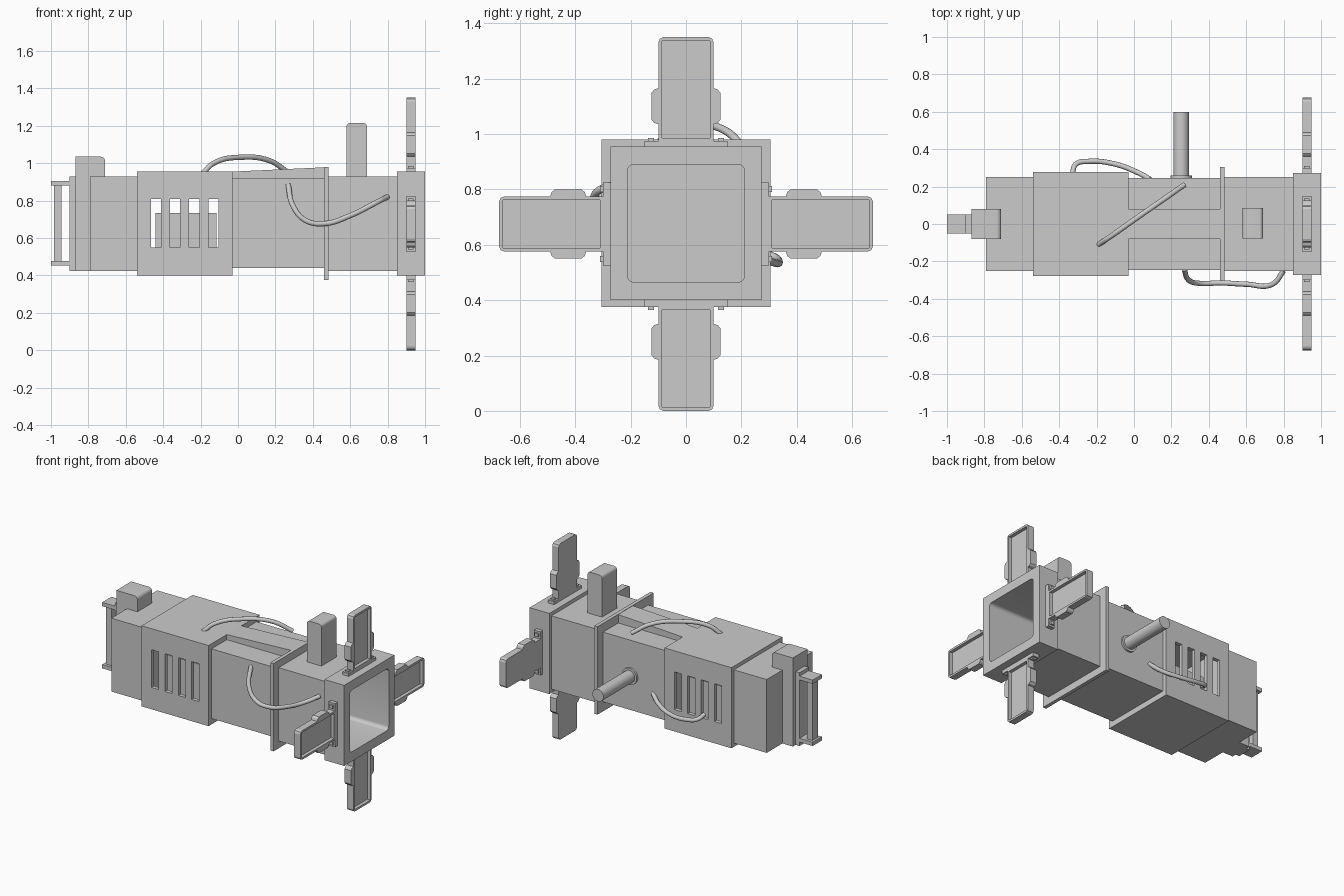
import bpy, bmesh, math
from mathutils import Vector, Matrix

if "Cube" in bpy.data.objects:
    bpy.data.objects.remove(bpy.data.objects["Cube"])

CZ = 0.675  # height of the long axis


def finish(name, bm):
    bmesh.ops.recalc_face_normals(bm, faces=bm.faces)
    me = bpy.data.meshes.new(name)
    bm.to_mesh(me)
    bm.free()
    ob = bpy.data.objects.new(name, me)
    bpy.context.collection.objects.link(ob)
    return ob


def box(name, x, y, z, bevel=0, pick=None):
    """Box from (min, max) ranges; pick(a, b) chooses the edges to round."""
    bm = bmesh.new()
    bmesh.ops.create_cube(bm, size=1)
    for v in bm.verts:
        v.co = Vector([(r[0] + r[1]) / 2 + c * (r[1] - r[0]) for r, c in zip((x, y, z), v.co)])
    if bevel:
        edges = [e for e in bm.edges if pick(e.verts[0].co, e.verts[1].co)]
        bmesh.ops.bevel(bm, geom=edges, offset=bevel, segments=5, profile=0.5, affect='EDGES')
    return finish(name, bm)


def select(ob):
    bpy.ops.object.select_all(action='DESELECT')
    ob.select_set(True)
    bpy.context.view_layer.objects.active = ob


def smooth(ob):
    select(ob)
    bpy.ops.object.shade_smooth_by_angle(angle=math.radians(35))


def cut(ob, cutter):
    m = ob.modifiers.new("cut", 'BOOLEAN')
    m.operation, m.solver, m.object = 'DIFFERENCE', 'EXACT', cutter
    select(ob)
    bpy.ops.object.modifier_apply(modifier=m.name)


def wire(name, pts, r=0.014):
    cu = bpy.data.curves.new(name, 'CURVE')
    cu.dimensions = '3D'
    cu.bevel_depth, cu.bevel_resolution, cu.use_fill_caps = r, 4, True
    sp = cu.splines.new('BEZIER')
    sp.bezier_points.add(len(pts) - 1)
    for p, co in zip(sp.bezier_points, pts):
        p.co = co
        p.handle_left_type = p.handle_right_type = 'AUTO'
    ob = bpy.data.objects.new(name, cu)
    bpy.context.collection.objects.link(ob)
    select(ob)
    bpy.ops.object.convert(target='MESH')
    smooth(ob)


def along_x(a, b):
    return abs(a.x - b.x) > 0.05


# Main body sections
box("rear_body", (-0.79, -0.54), (-0.25, 0.25), (0.425, 0.93))
vent = box("vent_housing", (-0.54, -0.03), (-0.277, 0.277), (0.40, 0.955))
box("mid_body", (-0.03, 0.46), (-0.245, 0.245), (0.44, 0.92))
flange = box("flange", (0.46, 0.485), (-0.305, 0.305), (0.375, 0.98))
front = box("front_body", (0.485, 0.85), (-0.25, 0.25), (0.425, 0.93))
collar = box("muzzle_collar", (0.85, 1.0), (-0.273, 0.273), (0.40, 0.955))

# Square bore with rounded corners
bore = box("bore_cutter", (0.47, 1.1), (-0.212, 0.212), (0.465, 0.89), 0.025, along_x)
for part in (flange, front, collar):
    cut(part, bore)
    smooth(part)
cutters = [bore]

# Hollow vent housing, four slots and the core seen through them
cutters.append(box("cavity_cutter", (-0.51, -0.06), (-0.25, 0.25), (0.43, 0.925)))
for i in range(4):
    x = -0.465 + i * 0.102
    cutters.append(box("slot_cutter", (x, x + 0.054), (-0.4, 0.4), (0.55, 0.81)))
for c in cutters[1:]:
    cut(vent, c)
box("vent_core", (-0.44, -0.115), (-0.15, 0.15), (0.43, 0.735))

# Sloped spine on top of the mid body
spine = box("top_spine", (-0.03, 0.46), (-0.08, 0.08), (0.92, 0.955))
for v in spine.data.vertices:
    if v.co.x > 0 and v.co.z > 0.93:
        v.co.z = 0.978

# Rear end: blocks and handle
box("rear_block", (-0.87, -0.79), (-0.08, 0.08), (0.425, 0.93))
smooth(box("rear_top_block", (-0.87, -0.71), (-0.08, 0.08), (0.93, 1.035), 0.025,
           lambda a, b: min(a.x, b.x) > -0.72 and min(a.z, b.z) > 1.0))
box("rear_plate", (-0.90, -0.87), (-0.05, 0.05), (0.425, 0.93))
for n, z in (("lower", 0.452), ("upper", 0.88)):
    box("handle_bracket_" + n, (-1.0, -0.90), (-0.05, 0.05), (z, z + 0.026))
box("handle_bar", (-0.985, -0.943), (-0.03, 0.03), (0.478, 0.88))

# Top post
smooth(box("top_post", (0.58, 0.69), (-0.078, 0.085), (0.93, 1.215), 0.02,
           lambda a, b: min(a.z, b.z) > 1.2 and abs(a.x - b.x) < 0.01))

# Side peg with collar
for name, r, y0, y1 in (("side_peg", 0.042, 0.24, 0.598), ("peg_collar", 0.057, 0.24, 0.258)):
    bm = bmesh.new()
    bmesh.ops.create_cone(bm, cap_ends=True, segments=32, radius1=r, radius2=r, depth=y1 - y0,
                          matrix=Matrix.Translation((0.252, (y0 + y1) / 2, CZ))
                          @ Matrix.Rotation(math.pi / 2, 4, 'X'))
    smooth(finish(name, bm))

# Cables
wire("top_cable", [(-0.19, -0.11, 0.945), (-0.13, -0.07, 1.0), (0.02, 0.036, 1.032),
                   (0.17, 0.14, 1.013), (0.27, 0.21, 0.95)])
wire("front_cable", [(0.268, -0.24, 0.885), (0.295, -0.302, 0.77), (0.36, -0.318, 0.695),
                     (0.46, -0.315, 0.677), (0.60, -0.322, 0.72), (0.74, -0.322, 0.79),
                     (0.80, -0.25, 0.82)])
wire("back_cable", [(0.085, 0.24, 0.60), (0.02, 0.275, 0.56), (-0.10, 0.32, 0.535),
                    (-0.24, 0.335, 0.54), (-0.31, 0.32, 0.555), (-0.33, 0.27, 0.575)])

# Four fins around the collar: outline as (half width, distance from axis)
half = [(0.1, 0.30), (0.1, 0.36), (0.115, 0.365), (0.125, 0.378), (0.125, 0.472), (0.115, 0.485),
        (0.1, 0.49), (0.1, 0.655), (0.094, 0.669), (0.08, 0.675)]
outline = half + [(-t, r) for t, r in reversed(half)]
recess = box("recess_cutter", (0.925, 1.0), (-0.086, 0.086), (0.31, 0.661))
cutters.append(recess)
bm = bmesh.new()
face = bm.faces.new([bm.verts.new((0.9, t, r)) for t, r in outline])
ext = bmesh.ops.extrude_face_region(bm, geom=[face])
bmesh.ops.translate(bm, vec=(0.048, 0, 0), verts=[g for g in ext["geom"] if isinstance(g, bmesh.types.BMVert)])
fin = finish("fin", bm)
cut(fin, recess)
pieces = [fin, box("fin_base", (0.9, 0.948), (-0.15, 0.15), (0.273, 0.30))]
for s in (-1, 1):
    pieces.append(box("fin_tab", (0.91, 0.938), sorted((s * 0.115, s * 0.137)), (0.30, 0.31)))
for k in range(4):
    turn = Matrix.Translation((0, 0, CZ)) @ Matrix.Rotation(k * math.pi / 2, 4, 'X')
    for p in pieces:
        ob = p if k == 3 else p.copy()
        if k < 3:
            bpy.context.collection.objects.link(ob)
        ob.matrix_world = turn

for c in cutters:
    bpy.data.objects.remove(c)
